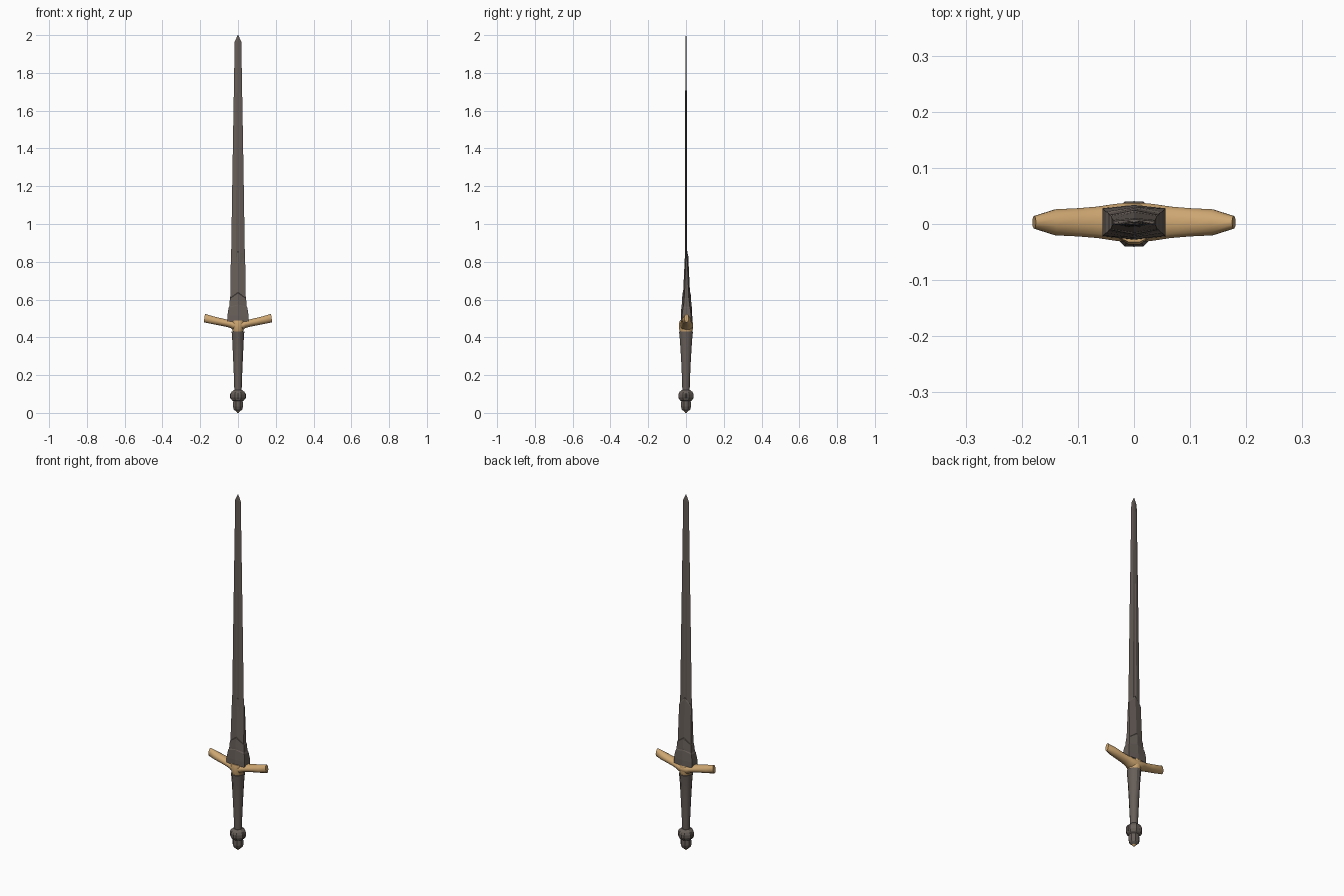
import bpy, bmesh, math

if "Cube" in bpy.data.objects:
    bpy.data.objects.remove(bpy.data.objects["Cube"])

def mat(name, c):
    m = bpy.data.materials.new(name)
    m.diffuse_color = (*c, 1)
    m.use_nodes = True
    m.node_tree.nodes["Principled BSDF"].inputs["Base Color"].default_value = m.diffuse_color
    return m

STEEL = mat("dark_steel", (0.135, 0.112, 0.098))
BRASS = mat("tan_brass", (0.61, 0.38, 0.165))

def loft(name, rings, material, smooth=None):
    """Skin a list of equal-length closed rings and cap both ends."""
    bm = bmesh.new()
    vs = [[bm.verts.new(p) for p in r] for r in rings]
    n = len(rings[0])
    for a, b in zip(vs, vs[1:]):
        for i in range(n):
            j = (i + 1) % n
            bm.faces.new((a[i], a[j], b[j], b[i]))
    bm.faces.new(vs[0][::-1])
    bm.faces.new(vs[-1])
    bmesh.ops.remove_doubles(bm, verts=bm.verts, dist=0.00001)
    bmesh.ops.recalc_face_normals(bm, faces=bm.faces)
    me = bpy.data.meshes.new(name)
    bm.to_mesh(me)
    bm.free()
    me.materials.append(material)
    ob = bpy.data.objects.new(name, me)
    bpy.context.collection.objects.link(ob)
    if smooth:
        bpy.context.view_layer.objects.active = ob
        ob.select_set(True)
        bpy.ops.object.shade_smooth_by_angle(angle=math.radians(smooth))
        ob.select_set(False)
    return ob

def ring(z, rx, ry, n=12, y0=0.0):
    return [(rx * math.cos(2 * math.pi * (i + .5) / n),
             y0 + ry * math.sin(2 * math.pi * (i + .5) / n), z) for i in range(n)]

# Blade: sharp edges, two ridges and a shallow central fuller on each face
def blade_ring(z, w, d, groove):
    half = [(w, 0), (w * .3, d), (0, d - groove), (-w * .3, d)]
    return [(x, y, z) for x, y in half] + [(-x, -y, z) for x, y in half]

loft("blade", [blade_ring(*r) for r in (
    (0.55, .038, .008, .003), (0.85, .036, .006, .003), (1.30, .029, .005, .002),
    (1.70, .022, .004, .001), (1.965, .0175, .003, .0), (2.0, .0015, .001, .0))], STEEL)

# Stepped sleeves around the blade root, with peaked tops
def hex_ring(z, w, e, d, peak=0.0, y0=0.003):
    return [(w, y0 - e, z), (w, y0 + e, z), (0, y0 + d, z + peak),
            (-w, y0 + e, z), (-w, y0 - e, z), (0, y0 - d, z + peak)]

def sleeve(name, rows):
    loft(name, [hex_ring(*r) for r in rows], STEEL)

sleeve("upper_sleeve", [(.52, .042, .014, .024), (.62, .041, .011, .019),
                        (.81, .038, .004, .008, .04), (.82, .036, .002, .005, .04)])
sleeve("middle_sleeve", [(.52, .046, .018, .027), (.565, .046, .016, .025, .02),
                         (.605, .043, .013, .0215, .03), (.61, .04, .010, .017, .03)])
sleeve("lower_collar", [(.485, .056, .025, .031), (.515, .056, .024, .030),
                        (.555, .050, .019, .027, .015), (.565, .045, .016, .022, .015)])

# Crossguard: (x, z bottom, z top, half depth)
half = [(.178, .479, .525, .0115), (.14, .471, .514, .024), (.10, .463, .504, .026),
        (.065, .456, .496, .029), (.04, .449, .493, .033), (.025, .438, .492, .035)]
prof = half + [(0, .436, .491, .036)] + [(-x, a, b, d) for x, a, b, d in reversed(half)]

def guard_ring(x, lo, hi, d, n=12):
    c, h = (lo + hi) / 2, (hi - lo) / 2
    out = []
    for i in range(n):
        t = 2 * math.pi * (i + .5) / n
        z = c + h * math.sin(t)
        # arm ends lean slightly inwards at the top
        lean = (z - c) * .14 * (x / .178)
        out.append((x - max(-.004, min(.004, lean)), .003 + d * math.cos(t), z))
    return out

loft("crossguard", [guard_ring(*p) for p in prof], BRASS, 40)
loft("guard_neck", [ring(.428, .028, .033), ring(.445, .031, .038),
                    ring(.475, .036, .038), ring(.49, .040, .033)], BRASS, 40)

# Tapered grip
loft("grip", [ring(.10, .020, .020), ring(.16, .021, .021), ring(.27, .026, .026),
              ring(.38, .031, .033), ring(.420, .034, .037), ring(.432, .035, .038)], STEEL, 30)

# Faceted pommel with a rounded finial below
loft("pommel", [ring(z, r, r, 8) for z, r in (
    (.006, .009), (.018, .024), (.034, .029), (.050, .028), (.062, .027),
    (.068, .036), (.082, .043), (.098, .043), (.111, .037), (.122, .024))], STEEL)
# Alternating raised studs around the pommel
for i in range(4):
    a = math.pi / 2 * i
    cx, cy = .036 * math.cos(a), .034 * math.sin(a)
    loft("pommel_stud", [[(cx + x, cy + y, z) for x, y, z in ring(z, r, r, 6)]
                         for z, r in ((.074, .003), (.082, .007), (.098, .007), (.106, .003))], STEEL)
loft("pommel_tip", [ring(0, .004, .004, 8), ring(.007, .0105, .0105, 8)], BRASS)
